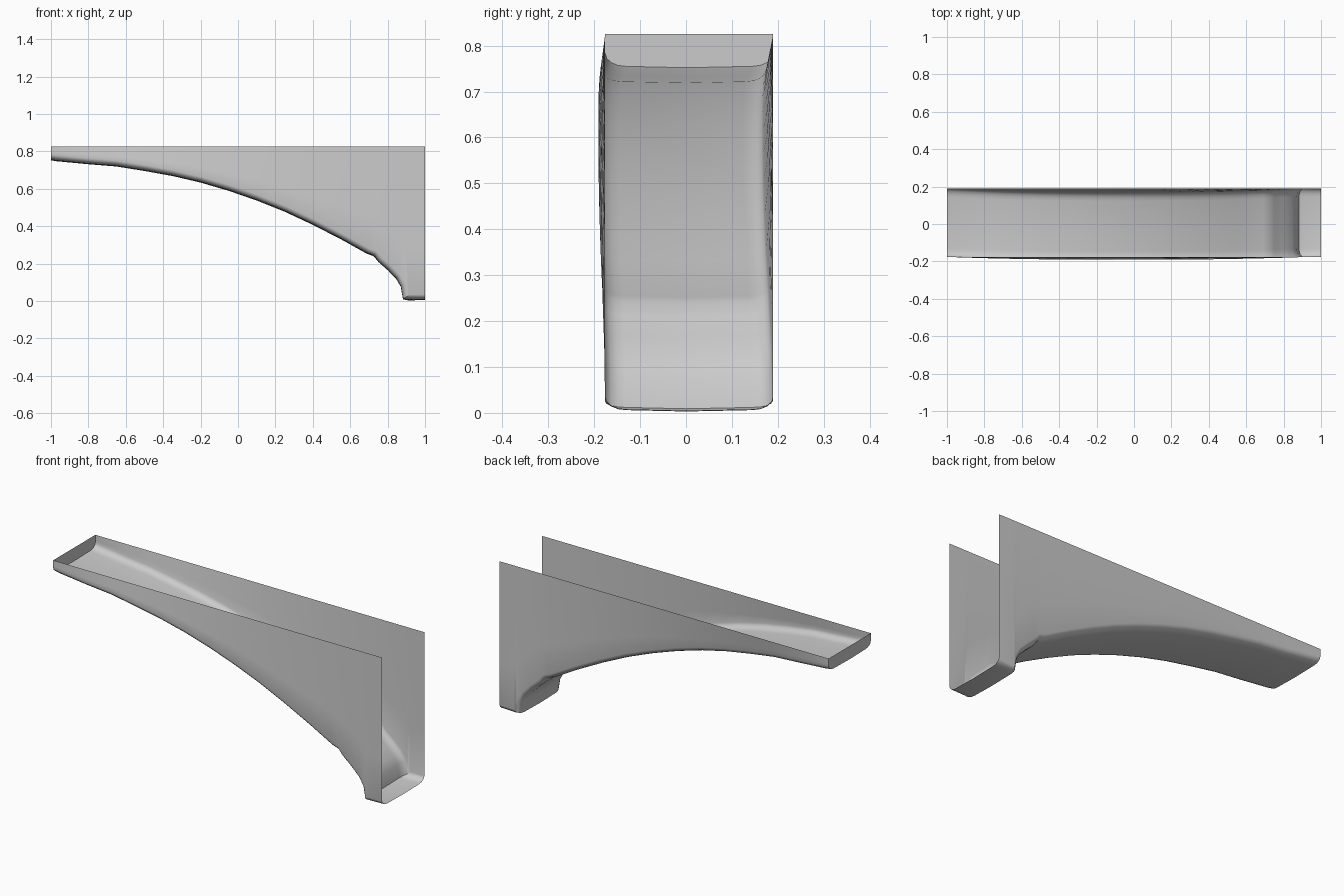
import bpy, bmesh, math
from mathutils import Vector

if "Cube" in bpy.data.objects:
    bpy.data.objects.remove(bpy.data.objects["Cube"])

TOP = 0.825

# Underside curve in (x, z), from the thin tip to the foot
PROFILE = [(-1, .755), (-.97, .75), (-.8, .734), (-.65, .722), (-.5, .698), (-.35, .671),
           (-.2, .636), (-.05, .592), (.1, .54), (.25, .48), (.4, .41), (.55, .333),
           (.69, .255), (.725, .243), (.75, .212), (.8, .168), (.845, .122), (.87, .08),
           (.882, .012), (.91, .006), (1, .008)]


def bump(x):
    """Sideways bow of the walls: zero at both ends, one along the middle."""
    return max(0.0, 1 - abs((x + .05) / .95) ** 2.5)


def inward(i):
    """Direction pointing into the trough, square to the underside curve."""
    a = Vector(PROFILE[max(i - 1, 0)])
    b = Vector(PROFILE[min(i + 1, len(PROFILE) - 1)])
    d = (b - a).normalized()
    n = Vector((-d.y, d.x))
    if i in (0, len(PROFILE) - 1):
        n = Vector((0, 1))
    return n


def section(i):
    """U-shaped ring: front rim, wall, rounded corner, floor, corner, back wall, rim."""
    x, z = PROFILE[i]
    n = inward(i)
    front = -.176 - .015 * bump(x)
    back = .19 - .022 * bump(x)
    r_in, r_up = .045, .028
    base = Vector((x, z))
    corner = base + n * r_up
    corner.x = min(corner.x, 1)

    def wall(y_low, y_top):
        return [Vector((x + (corner.x - x) * t, y_top + (y_low - y_top) * t,
                        TOP + (corner.y - TOP) * t)) for t in (0, .35, .7, 1)]

    def arc(y_low, side):
        pts = []
        for k in range(1, 5):
            a = k / 4 * math.pi / 2
            p = base + n * r_up * (1 - math.sin(a))
            y = y_low + side * r_in * (1 - math.cos(a))
            pts.append(Vector((min(p.x, 1), y, p.y)))
        return pts

    near = wall(front, -.176) + arc(front, 1)
    far = wall(back, .19) + arc(back, -1)
    return near + [Vector((x, 0, z - .003))] + far[::-1]


# Open trough shell: two side walls and a curved underside
bm = bmesh.new()
rings = [[bm.verts.new(p) for p in section(i)] for i in range(len(PROFILE))]
for a, b in zip(rings, rings[1:]):
    for j in range(len(a) - 1):
        bm.faces.new((a[j], a[j + 1], b[j + 1], b[j]))

# End wall closing the thin tip
bm.faces.new(rings[0][::-1])
bmesh.ops.recalc_face_normals(bm, faces=bm.faces)
if sum(f.normal.y * f.calc_center_median().y for f in bm.faces) < 0:
    bmesh.ops.reverse_faces(bm, faces=bm.faces)

mesh = bpy.data.meshes.new("arch_bracket_shell")
bm.to_mesh(mesh)
bm.free()
shell = bpy.data.objects.new("arch_bracket_shell", mesh)
bpy.context.collection.objects.link(shell)

# Plain grey finish
grey = bpy.data.materials.new("plain grey")
grey.diffuse_color = (.6, .6, .6, 1)
grey.use_nodes = True
grey.node_tree.nodes["Principled BSDF"].inputs["Base Color"].default_value = grey.diffuse_color
mesh.materials.append(grey)

# Smooth curve with crisp edges at the end wall
bpy.context.view_layer.objects.active = shell
shell.select_set(True)
bpy.ops.object.shade_smooth_by_angle(angle=math.radians(40))
